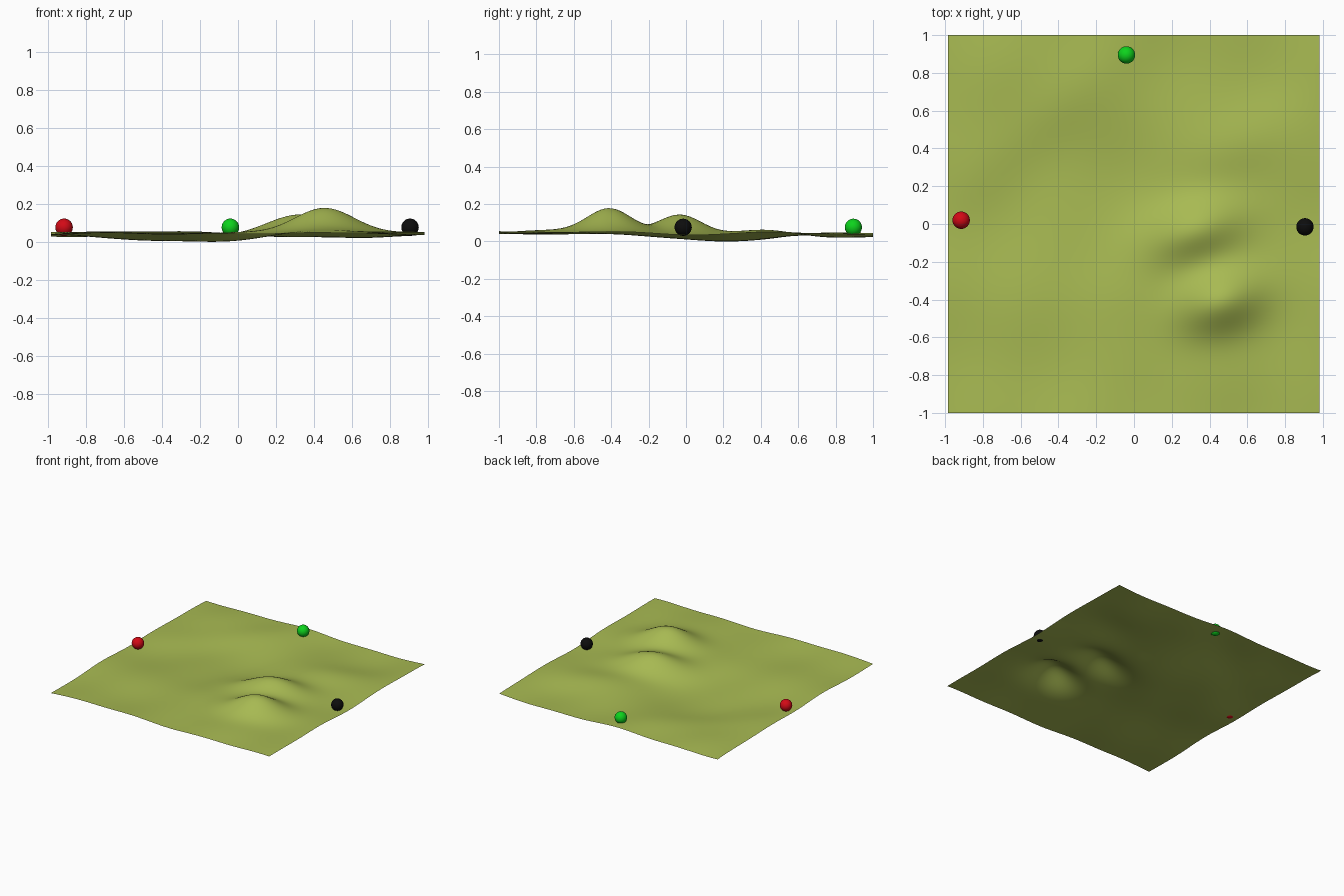
import bpy, bmesh
from math import sin, cos, exp

cube = bpy.data.objects.get("Cube")
if cube:
    bpy.data.objects.remove(cube)


def material(name, rgb):
    mat = bpy.data.materials.new(name)
    mat.use_nodes = True
    mat.diffuse_color = (*rgb, 1)
    mat.node_tree.nodes["Principled BSDF"].inputs["Base Color"].default_value = (*rgb, 1)
    return mat


def add_object(name, bm, mat):
    mesh = bpy.data.meshes.new(name)
    for face in bm.faces:
        face.smooth = True
    bm.to_mesh(mesh)
    bm.free()
    mesh.materials.append(mat)
    obj = bpy.data.objects.new(name, mesh)
    bpy.context.collection.objects.link(obj)
    return obj


# Swells and hollows: centre x, centre y, height, spread along, spread across, turn
SWELLS = [
    (0.45, -0.41, 0.13, 0.16, 0.115, 0.3),    # tall hill
    (0.33, -0.03, 0.105, 0.18, 0.11, 0.3),    # second hill
    (0.55, 0.42, 0.025, 0.22, 0.13, 0.5),     # low rise
    (-0.35, 0.15, -0.03, 0.35, 0.25, 0.2),    # broad hollow
    (0.05, 0.12, -0.02, 0.2, 0.2, 0),         # hollow beside hills
    (-0.5, 0.55, 0.015, 0.4, 0.12, 0.75),     # diagonal ridge
    (0.0, -0.35, 0.018, 0.25, 0.15, 0.1),     # shoulder
    (0.95, 0.0, 0.012, 0.15, 0.5, 0),         # right rim
]


def height(x, y):
    z = 0.052 - 0.008 * y
    z += 0.006 * sin(5 * x + 2 * y) + 0.005 * sin(6 * y - 3 * x + 1)
    z += 0.003 * sin(11 * x - 4 * y) + 0.003 * cos(10 * y + 3 * x)
    for cx, cy, h, along, across, turn in SWELLS:
        u = (x - cx) * cos(turn) + (y - cy) * sin(turn)
        v = (y - cy) * cos(turn) - (x - cx) * sin(turn)
        z += h * exp(-0.5 * ((u / along) ** 2 + (v / across) ** 2))
    return z


# Rolling ground sheet, lowest point resting on zero
bm = bmesh.new()
bmesh.ops.create_grid(bm, x_segments=96, y_segments=96, size=1)
for v in bm.verts:
    v.co.x = v.co.x * 0.983 - 0.002
    v.co.z = height(v.co.x, v.co.y)
low = min(v.co.z for v in bm.verts)
for v in bm.verts:
    v.co.z -= low
add_object("ground", bm, material("grass green", (0.39, 0.49, 0.085)))

# Marker balls half sunk near three edges
for name, rgb, x, y in (("red", (0.65, 0.003, 0.008), -0.915, 0.02),
                        ("green", (0.004, 0.65, 0.012), -0.04, 0.895),
                        ("black", (0.004, 0.004, 0.004), 0.905, -0.015)):
    bm = bmesh.new()
    bmesh.ops.create_uvsphere(bm, u_segments=32, v_segments=16, radius=0.046)
    ball = add_object(name + "_ball", bm, material(name, rgb))
    ball.location = (x, y, 0.076)
